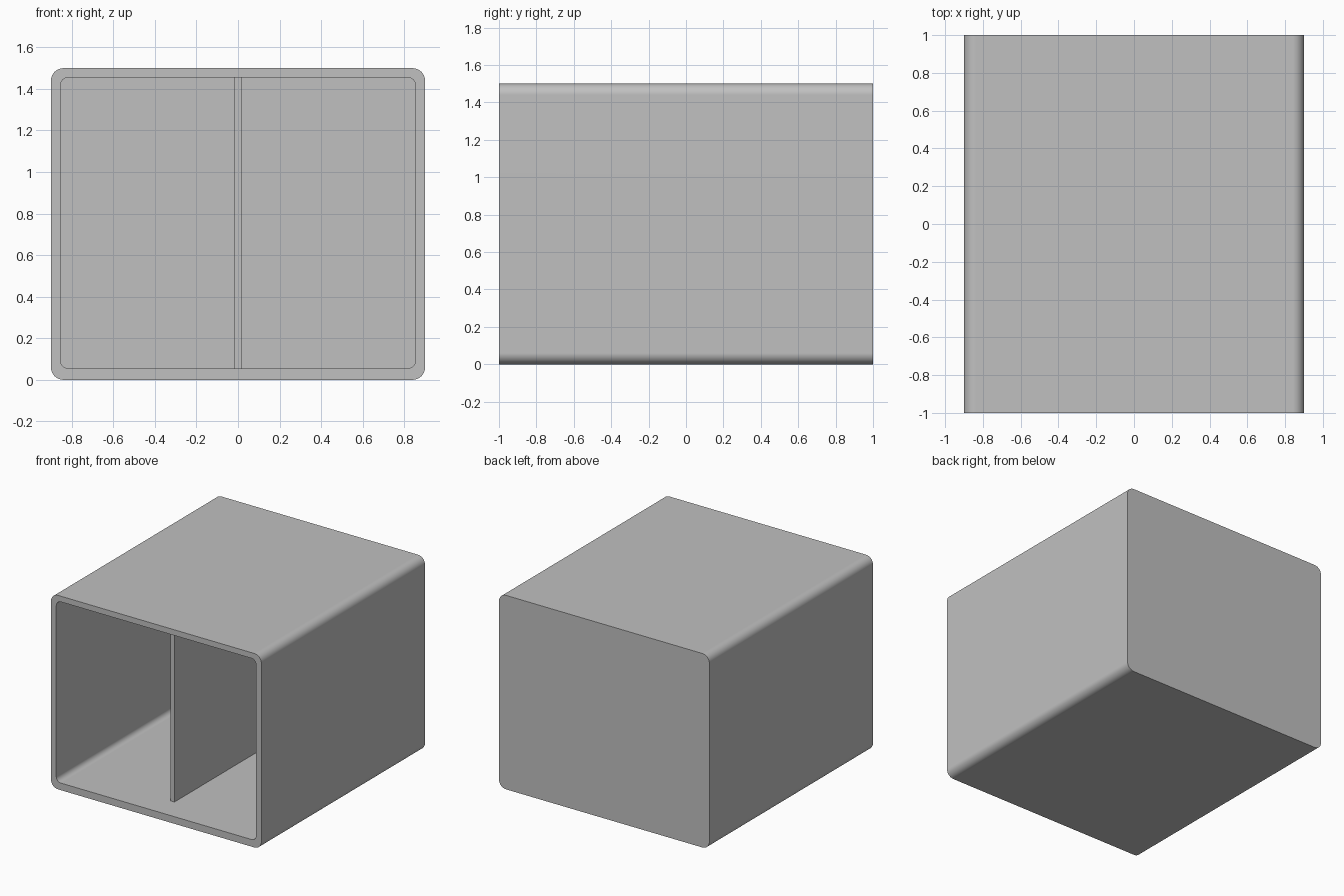
import bpy, bmesh
from math import cos, sin, pi

default_cube = bpy.data.objects.get("Cube")
if default_cube:
    bpy.data.objects.remove(default_cube, do_unlink=True)

grey = bpy.data.materials.new("plain grey")
grey.use_nodes = True
GREY = (0.53, 0.53, 0.53, 1.0)
grey.diffuse_color = GREY
grey.node_tree.nodes["Principled BSDF"].inputs["Base Color"].default_value = GREY


def rounded_ring(bm, half_w, low, high, radius, y, steps=8):
    """Loop of vertices around a rounded rectangle facing the front."""
    ring = []
    corners = ((1, high - radius), (-1, high - radius),
               (-1, low + radius), (1, low + radius))
    for i, (side, z) in enumerate(corners):
        for k in range(steps + 1):
            a = (i + k / steps) * pi / 2
            ring.append(bm.verts.new((side * (half_w - radius) + radius * cos(a),
                                      y, z + radius * sin(a))))
    return ring


def bridge(bm, a, b):
    for i in range(len(a)):
        j = (i + 1) % len(a)
        bm.faces.new((a[i], a[j], b[j], b[i]))


def finish(bm, name):
    bmesh.ops.recalc_face_normals(bm, faces=bm.faces)
    mesh = bpy.data.meshes.new(name)
    bm.to_mesh(mesh)
    bm.free()
    obj = bpy.data.objects.new(name, mesh)
    bpy.context.collection.objects.link(obj)
    mesh.materials.append(grey)
    return obj


# Open-fronted box: outer skin, front rim, inner skin and closed back
bm = bmesh.new()
outer = (0.9, 0.0, 1.5, 0.06)
inner = (0.855, 0.055, 1.456, 0.04)
rings = [rounded_ring(bm, *size, y) for size, y in
         ((outer, 1.0), (outer, -1.0), (inner, -1.0), (inner, 0.955))]
for a, b in zip(rings, rings[1:]):
    bridge(bm, a, b)
bm.faces.new(rings[0])
bm.faces.new(rings[-1])
shell = finish(bm, "box_shell")
bpy.ops.object.select_all(action='DESELECT')
shell.select_set(True)
bpy.context.view_layer.objects.active = shell
bpy.ops.object.shade_smooth_by_angle(angle=pi / 6)
weighted = shell.modifiers.new("flat panels", 'WEIGHTED_NORMAL')
weighted.keep_sharp = True

# Upright divider, set back from the opening
bm = bmesh.new()
bmesh.ops.create_cube(bm, size=1)
bmesh.ops.scale(bm, vec=(0.034, 1.755, 1.401), verts=bm.verts)
bmesh.ops.translate(bm, vec=(0, 0.0775, 0.7555), verts=bm.verts)
finish(bm, "centre_divider")
